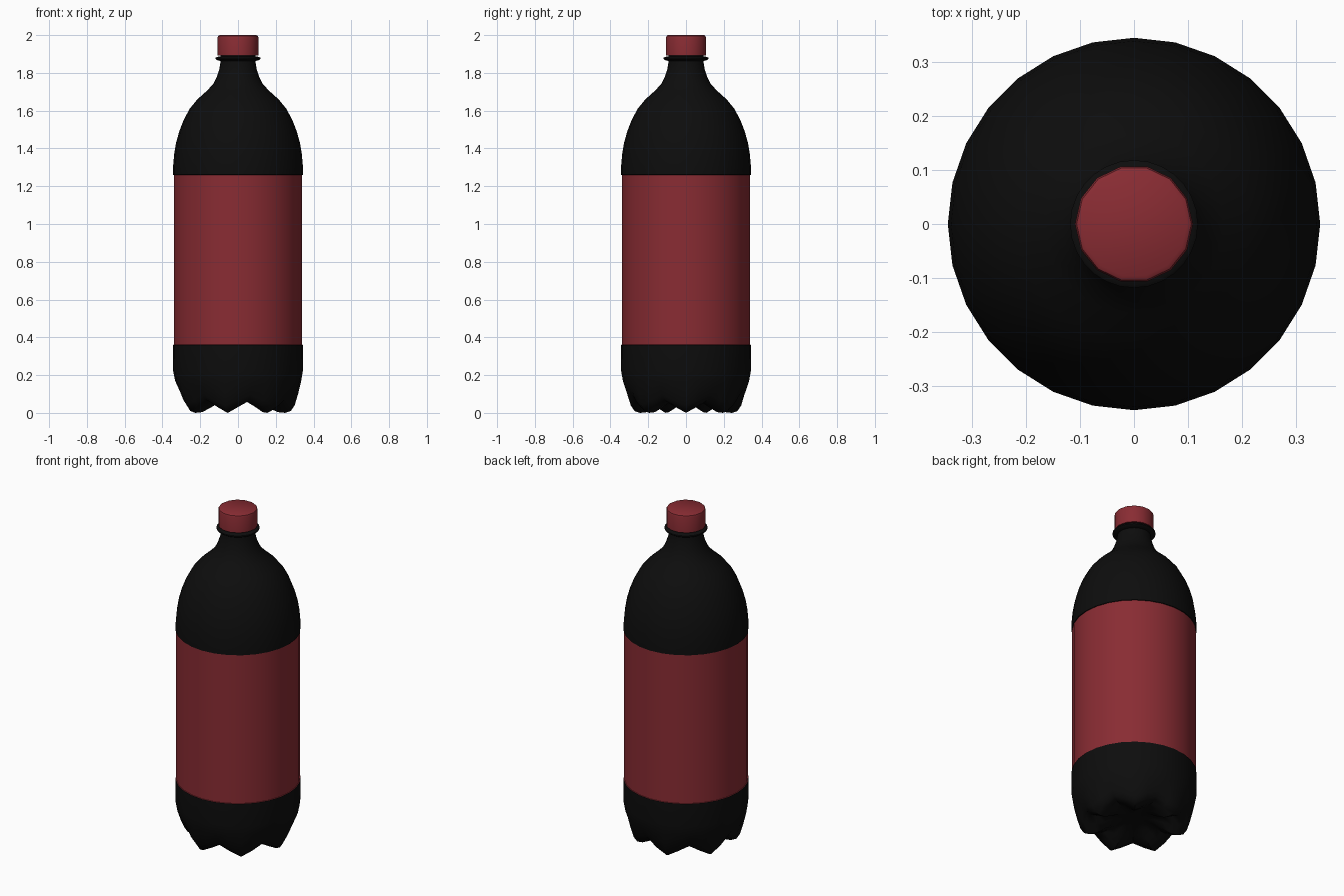
import bpy, bmesh
from math import sin, cos, pi

if "Cube" in bpy.data.objects:
    bpy.data.objects.remove(bpy.data.objects["Cube"])


def material(name, color):
    m = bpy.data.materials.new(name)
    m.diffuse_color = (*color, 1)
    m.use_nodes = True
    m.node_tree.nodes["Principled BSDF"].inputs["Base Color"].default_value = m.diffuse_color
    return m


RED = material("label_red", (0.25, 0.025, 0.033))
BLACK = material("dark_drink", (0.004, 0.004, 0.004))


def lathe(name, profile, sides, mats, smooth, feet=0, red_band=None):
    """Revolve (r, z) rings; rings of (r, z, r_valley, z_valley) alternate around the feet."""
    bm = bmesh.new()
    rings = []
    for p in profile:
        r1, z1 = p[-2:]
        ring = []
        for i in range(sides):
            a = 2 * pi * i / sides
            w = 0.5 + 0.5 * cos(feet * a)
            r = p[0] * w + r1 * (1 - w)
            z = p[1] * w + z1 * (1 - w)
            ring.append(bm.verts.new((r * cos(a), r * sin(a), z)))
        rings.append(ring)
    for lo, hi in zip(rings, rings[1:]):
        for i in range(sides):
            j = (i + 1) % sides
            f = bm.faces.new((lo[i], lo[j], hi[j], hi[i]))
            z = f.calc_center_median().z
            if red_band and red_band[0] < z < red_band[1]:
                f.material_index = 1
    bm.faces.new(rings[0][::-1])
    bm.faces.new(rings[-1])
    me = bpy.data.meshes.new(name)
    bm.to_mesh(me)
    bm.free()
    for m in mats:
        me.materials.append(m)
    ob = bpy.data.objects.new(name, me)
    bpy.context.collection.objects.link(ob)
    bpy.ops.object.select_all(action='DESELECT')
    ob.select_set(True)
    bpy.context.view_layer.objects.active = ob
    bpy.ops.object.shade_smooth_by_angle(angle=smooth * pi / 180)
    return ob


# Footed base: foot and valley cross-sections
base = [(0.06, 0.07), (0.11, 0.058, 0.11, 0.07), (0.16, 0.028, 0.16, 0.065),
        (0.21, 0.004, 0.21, 0.060), (0.25, 0.0, 0.25, 0.062),
        (0.28, 0.010, 0.275, 0.072), (0.30, 0.04, 0.292, 0.095),
        (0.318, 0.10, 0.314, 0.13), (0.334, 0.165, 0.333, 0.17), (0.343, 0.22)]
# Straight wall with the label band slightly recessed
wall = [(0.344, 0.36), (0.340, 0.361), (0.340, 1.26), (0.344, 1.261)]
# Shoulder and neck
shoulder = [(0.344, 1.30), (0.338, 1.37), (0.328, 1.43), (0.311, 1.49),
            (0.288, 1.55), (0.256, 1.61), (0.215, 1.66), (0.165, 1.705),
            (0.132, 1.74), (0.112, 1.78), (0.099, 1.82), (0.092, 1.86),
            (0.092, 1.90)]
lathe("bottle", base + wall + shoulder, 28, [BLACK, RED], 50,
      feet=7, red_band=(0.3605, 1.2603))

# Collar ring under the cap
lathe("neck_ring", [(0.09, 1.862), (0.112, 1.868), (0.118, 1.873),
                    (0.118, 1.880), (0.112, 1.885), (0.09, 1.887)], 28, [BLACK], 40)

# Screw cap with a bevelled rim
lathe("cap", [(0.108, 1.893), (0.109, 1.985), (0.106, 1.995), (0.098, 2.0)],
      14, [RED], 40)
